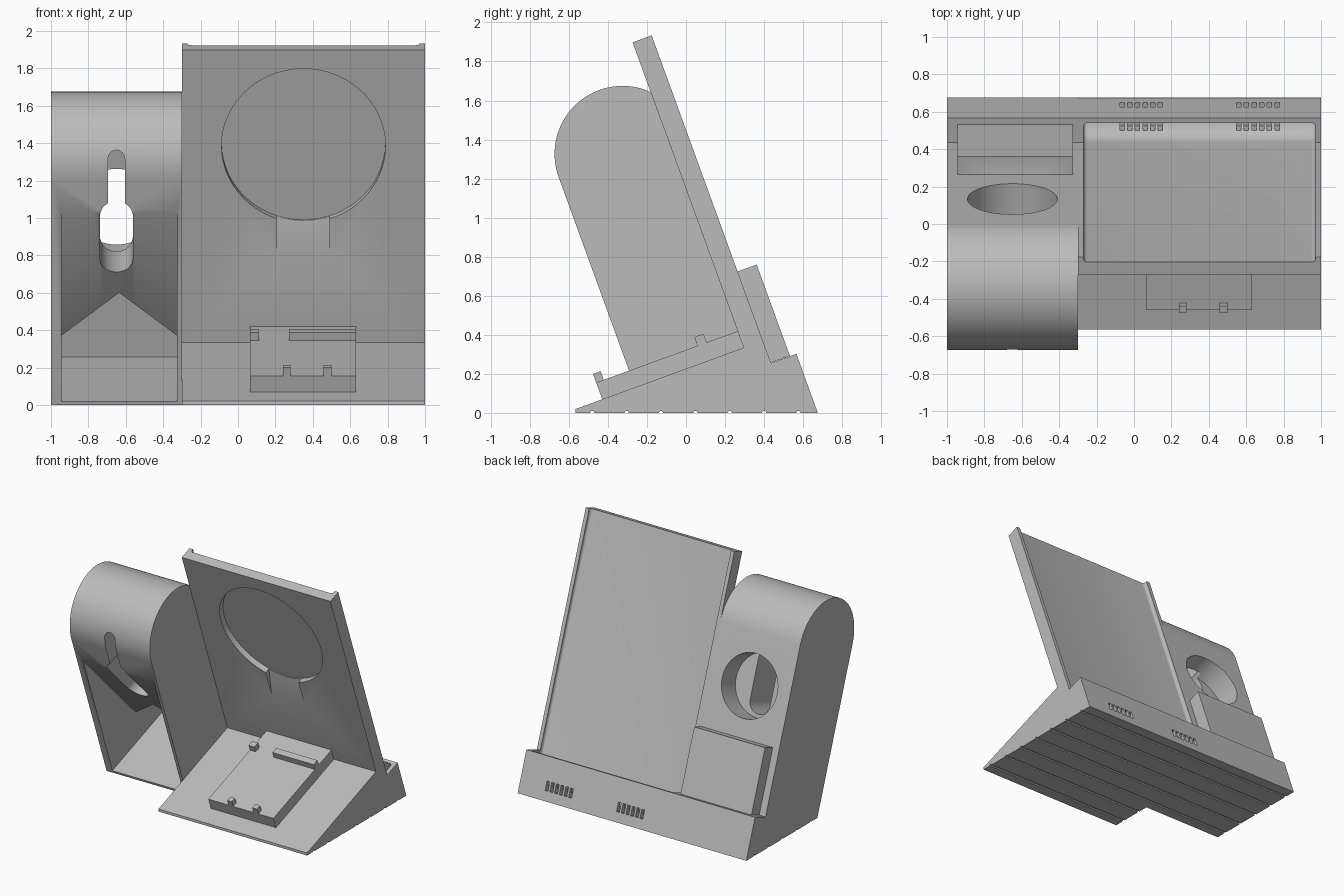
import bpy, bmesh, math
from mathutils import Vector

cube = bpy.data.objects.get("Cube")
if cube:
    bpy.data.objects.remove(cube)

grey = bpy.data.materials.new("plain grey")
grey.use_nodes = True
grey.diffuse_color = (0.5, 0.5, 0.5, 1)
grey.node_tree.nodes["Principled BSDF"].inputs["Base Color"].default_value = (0.5, 0.5, 0.5, 1)

TILT = math.radians(20)
C, S = math.cos(TILT), math.sin(TILT)


def tilted(x, w, u):
    """Point in the leaning frame: w is depth to the back, u is up along the plate."""
    return Vector((x, w * C - u * S, w * S + u * C))


def make(name, bm):
    bmesh.ops.recalc_face_normals(bm, faces=bm.faces)
    mesh = bpy.data.meshes.new(name)
    bm.to_mesh(mesh)
    bm.free()
    ob = bpy.data.objects.new(name, mesh)
    bpy.context.collection.objects.link(ob)
    mesh.materials.append(grey)
    return ob


def prism(name, pts, vec, bevel=0):
    """Extrude an outline; optionally round the edges of both end caps."""
    bm = bmesh.new()
    cap = bm.faces.new([bm.verts.new(p) for p in pts])
    ext = bmesh.ops.extrude_face_region(bm, geom=[cap], use_keep_orig=True)
    bmesh.ops.translate(bm, vec=vec, verts=[v for v in ext["geom"] if isinstance(v, bmesh.types.BMVert)])
    bmesh.ops.recalc_face_normals(bm, faces=bm.faces)
    if bevel:
        ends = [f for f in bm.faces if abs(f.normal.x) > 0.9]
        edges = list({e for f in ends for e in f.edges})
        bmesh.ops.bevel(bm, geom=edges, offset=bevel, segments=5, profile=0.5,
                        affect='EDGES', clamp_overlap=True)
    return make(name, bm)


def side_prism(name, wu, x0, x1, bevel=0):
    return prism(name, [tilted(x0, w, u) for w, u in wu], Vector((x1 - x0, 0, 0)), bevel)


def block(name, x0, x1, w0, w1, u0, u1):
    return side_prism(name, [(w0, u0), (w1, u0), (w1, u1), (w0, u1)], x0, x1)


def depth_prism(name, xu, w0, w1):
    return prism(name, [tilted(x, w0, u) for x, u in xu], tilted(0, w1 - w0, 0))


def arc(a, b, r, start, end, n):
    return [(a + r * math.cos(math.radians(start + (end - start) * i / n)),
             b + r * math.sin(math.radians(start + (end - start) * i / n))) for i in range(n + 1)]


def cut(ob, cutter):
    cutter.hide_render = True
    mod = ob.modifiers.new("cut", 'BOOLEAN')
    mod.operation, mod.solver, mod.object = 'DIFFERENCE', 'EXACT', cutter
    bpy.context.view_layer.objects.active = ob
    bpy.ops.object.modifier_apply(modifier=mod.name)
    bpy.data.objects.remove(cutter)


FRONT, BACK, REAR = 0.392, 0.496, 0.635   # plate front, plate back, base rear
LEDGE, SHELF, TOP = 0.091, 0.213, 1.877

# Phone stand: wedge base and leaning plate in one outline
outline = [Vector((-0.3, -0.565, 0)), Vector((-0.3, -0.565, 0.02))]
outline += [tilted(-0.3, w, u) for w, u in
            [(FRONT, SHELF), (FRONT, TOP), (BACK, TOP), (BACK, LEDGE), (REAR, LEDGE)]]
outline.append(Vector((-0.3, 0.675, 0)))
stand = prism("phone_stand", outline, Vector((1.3, 0, 0)))

# Rounded recess down the back, ending in a trough in the base
trough = [(0.608, 2.1), (0.466, 2.1)] + arc(0.586, 0, 0.12, 180, 270, 10) + [(0.608, -0.12)]
cut(stand, side_prism("back_recess", trough, -0.27, 0.97, bevel=0.05))

# Round charger seat and its cable ramp
cut(stand, depth_prism("charger_seat", arc(0.35, 1.332, 0.438, 0, 354, 59), 0.3, 0.437))
cut(stand, side_prism("cable_ramp", [(0.37, 0.6), (0.437, 0.93), (0.37, 0.93)], 0.205, 0.49))

# Vent slots through the rear wall
for start in (-0.064, 0.56):
    for i in range(6):
        x = start + i * 0.041
        cut(stand, block("vent", x - 0.012, x + 0.012, 0.5, 0.7, -0.155, -0.085))

# Watch holder: round-topped upright with the rear base bar
holder_line = [Vector((-1, -0.2 / C, 0))]
holder_line += [tilted(-1, w, u) for w, u in
                arc(0.148, 1.358, 0.348, 180, 0, 48) + [(BACK, LEDGE), (REAR, LEDGE)]]
holder_line.append(Vector((-1, 0.675, 0)))
holder = prism("watch_holder", holder_line, Vector((0.7, 0, 0)))

# Through opening: sloped ceiling in front, gable roof behind
MID, HALF = -0.635, 0.31


def opening_section(t):
    x, k = MID + t * HALF, abs(t)
    z = 0.6 - 0.23 * k
    back = [tilted(x, w, u) for w, u in [(-0.6, 0.093), (0.6, 0.093), (0.6, 0.59), (BACK, 0.59)]]
    return back + [Vector((x, 0.05 + 0.15 * k, 0.66 - 0.16 * k)),
                   Vector((x, 0.442 - z, z)), Vector((x, -0.788, 1.23))]


bm = bmesh.new()
rings = [[bm.verts.new(p) for p in opening_section(i / 4 - 1)] for i in range(9)]
for a, b in zip(rings, rings[1:]):
    for i in range(len(a)):
        j = (i + 1) % len(a)
        bm.faces.new((a[i], a[j], b[j], b[i]))
bm.faces.new(rings[0])
bm.faces.new(rings[-1])
bmesh.ops.triangulate(bm, faces=bm.faces[:])
cut(holder, make("opening", bm))

# Charger pocket from the back and keyhole slot from the front
XC = -0.65
cut(holder, depth_prism("charger_pocket", arc(XC, 0.972, 0.24, 0, 354, 59), 0.31, 0.7))
keyhole = (arc(XC, 0.848, 0.088, 180, 360, 16) + arc(XC, 1.145, 0.088, 0, 59, 8)
           + arc(XC, 1.465, 0.045, 0, 180, 12) + arc(XC, 1.145, 0.088, 121, 180, 8))
cut(holder, depth_prism("keyhole", keyhole, -0.5, 0.36))

# Fine grooves across the underside
for body in (stand, holder):
    for i in range(7):
        y = -0.48 + i * 0.176
        if body is holder and y < -0.2:
            continue
        ring = [Vector((-1.2, a, b)) for a, b in arc(y, 0, 0.011, 0, 315, 7)]
        cut(body, prism("groove", ring, Vector((2.4, 0, 0))))

# Raised dock on the shelf with locating pegs
dock = block("dock_block", 0.063, 0.632, -0.379, FRONT + 0.004, 0.2, 0.303)
parts = [stand, holder, dock]
for name, x0, x1, w0, w1 in [("front_peg_right", 0.24, 0.28, -0.379, -0.338),
                             ("front_peg_left", 0.458, 0.5, -0.379, -0.338),
                             ("rear_peg", 0.063, 0.113, 0.173, 0.223),
                             ("rear_rib", 0.272, 0.632, 0.173, 0.223)]:
    parts.append(block(name, x0, x1, w0, w1, 0.29, 0.35))

# Smooth the curves, keep the edges sharp
bpy.ops.object.select_all(action='DESELECT')
for ob in parts:
    ob.select_set(True)
bpy.context.view_layer.objects.active = stand
bpy.ops.object.shade_smooth_by_angle(angle=math.radians(30))
